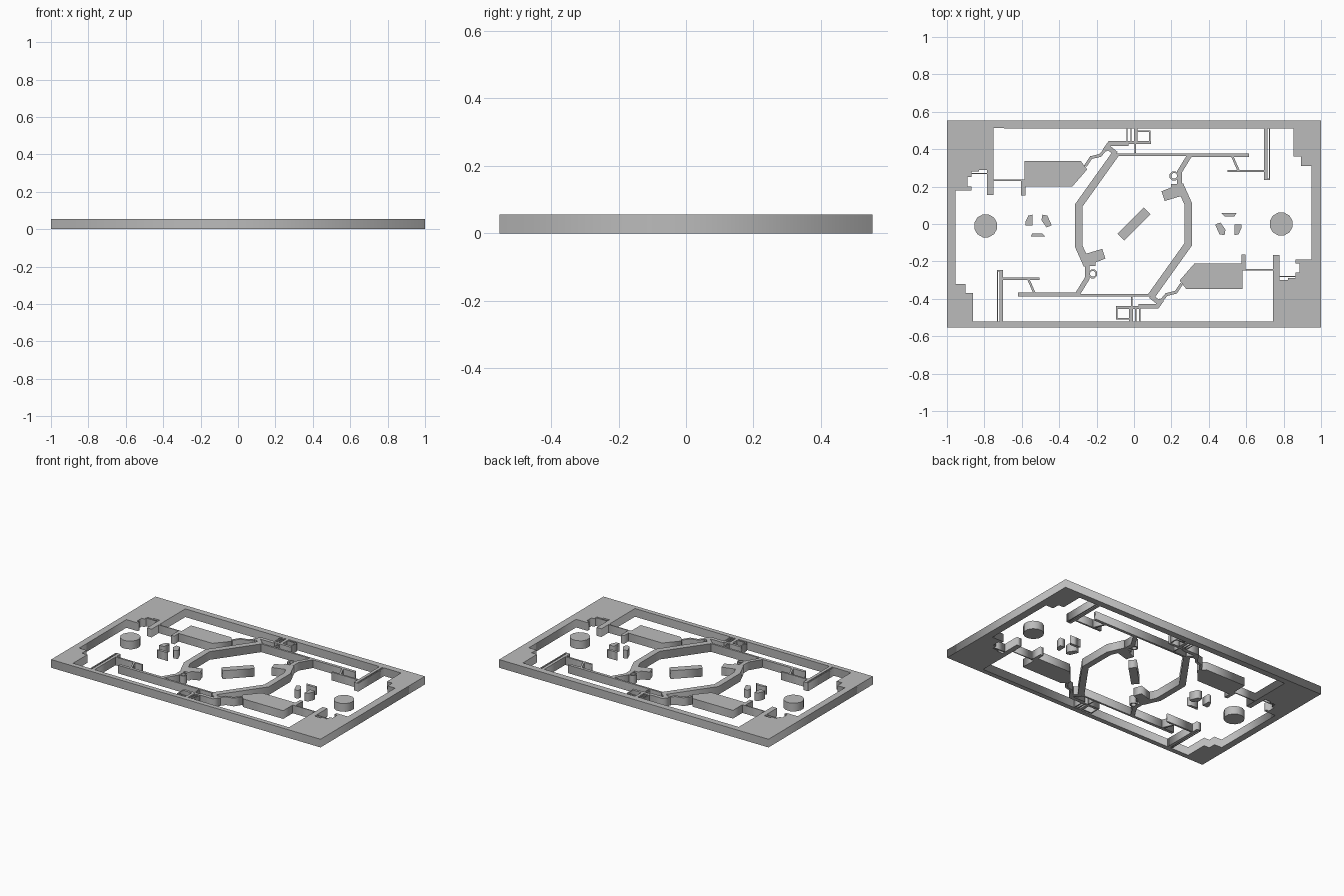
import bpy
import math
from mathutils import Vector

HEIGHT = 0.055
UNIT = 0.01                       # plan coordinates are in hundredths
CENTRE = Vector((-0.3, -0.5))     # the layout repeats by a half turn around this point

cube = bpy.data.objects.get("Cube")
if cube:
    bpy.data.objects.remove(cube, do_unlink=True)

grey = bpy.data.materials.new("plain grey")
grey.use_nodes = True
colour = (0.5, 0.5, 0.5, 1.0)
grey.diffuse_color = colour
grey.node_tree.nodes["Principled BSDF"].inputs["Base Color"].default_value = colour


def half_turn(points):
    return [2 * CENTRE - Vector(p) for p in points]


def slab(name, *outlines):
    """Extrude flat outlines to the common height; inner outlines become holes."""
    curve = bpy.data.curves.new(name, "CURVE")
    curve.dimensions = "2D"
    curve.fill_mode = "BOTH"
    curve.extrude = HEIGHT / 2
    for outline in outlines:
        spline = curve.splines.new("POLY")
        spline.points.add(len(outline) - 1)
        for target, source in zip(spline.points, outline):
            target.co = (source[0] * UNIT, source[1] * UNIT, 0, 1)
        spline.use_cyclic_u = True
    helper = bpy.data.objects.new(name + "_outline", curve)
    bpy.context.collection.objects.link(helper)
    graph = bpy.context.evaluated_depsgraph_get()
    mesh = bpy.data.meshes.new_from_object(helper.evaluated_get(graph))
    bpy.data.objects.remove(helper, do_unlink=True)
    mesh.name = name
    mesh.materials.clear()
    mesh.materials.append(grey)
    part = bpy.data.objects.new(name, mesh)
    part.location.z = HEIGHT / 2
    bpy.context.collection.objects.link(part)


def pair(name, *outlines):
    """Build a part on both sides of the layout."""
    slab("right_" + name, *outlines)
    slab("left_" + name, *[half_turn(outline) for outline in outlines])


def ribbon(points, width):
    """Outline of a wall that follows a path with mitred corners."""
    path = [Vector(p) for p in points]
    steps = [(b - a).normalized() for a, b in zip(path, path[1:])]
    normals = [Vector((-s.y, s.x)) for s in steps]
    sides = []
    for i, point in enumerate(path):
        before, after = normals[max(i - 1, 0)], normals[min(i, len(normals) - 1)]
        mitre = (before + after).normalized()
        sides.append((point, mitre * (width / 2 / max(mitre.dot(after), 0.5))))
    return [p + m for p, m in sides] + [p - m for p, m in reversed(sides)]


def wall(name, width, *points):
    pair(name, ribbon(points, width))


def box(name, left, right, low, high):
    pair(name, [(left, low), (right, low), (right, high), (left, high)])


def polygon(x, y, radius, sides):
    turn = math.tau / sides
    return [(x + radius * math.cos(turn * (i + 0.5)), y + radius * math.sin(turn * (i + 0.5)))
            for i in range(sides)]


# Outer frame with stepped corners
hole = [(-75, 51.2), (-75, 15.5), (-78.5, 15.5), (-78.5, 29), (-83, 29), (-83, 28), (-87, 28),
        (-87, 25), (-89, 25), (-89, 20), (-87, 20), (-87, 18), (-95.5, 18),
        (-95.5, -32), (-90, -32), (-90, -37), (-86, -37), (-86, -52)]
slab("outer_frame", [(-100, -55.3), (100, -55.3), (100, 55.3), (-100, 55.3)],
     hole + half_turn(hole))
wall("corner_rail", 0.6, (-87, 27), (-78.5, 27))

# Large central ring: straight flank, bend and diagonals
wall("ring_wall", 4, (-9.5, 38), (-29.5, 10), (-29.5, -12), (-25, -22))
wall("ring_tail", 2.6, (-25, -22), (-25, -29), (-30.5, -38))
pair("ring_block", [(-26, -16), (-17, -13.3), (-15.3, -18.5), (-20.5, -20.5),
                    (-20.5, -22.5), (-26, -22.5)])
pair("ring_post", polygon(-22, -26.7, 2.5, 8), polygon(-22, -26.7, 1.6, 8))

# Long thin walls and the bay attached to them
wall("long_wall", 1.3, (-62, -38), (9.5, -38))
wall("long_wall_lining", 1, (-62, -37.2), (-30, -37.2))
wall("bay_wall", 1.2, (-70.5, -29.3), (-50.5, -29.3))
wall("bay_brace", 1.2, (-56.5, -29.5), (-53, -37.5))
box("bay_bar", -72, -70, -52, -25)
wall("bay_bar_lining", 0.7, (-73, -52), (-73, -25))
wall("bay_bar_cap", 0.7, (-73.3, -25), (-70, -25))

# Five-sided building with its side wall
pair("building", [(-58.5, 33.7), (-28.5, 33.7), (-25, 29.2), (-33, 20), (-58.5, 20)])
box("building_wall", -60.3, -58, 15.3, 23.5)
wall("building_link", 0.7, (-75, 23.4), (-58.5, 23.4))

# Stepped passage from the building to the middle of the frame
wall("passage_step", 1.6, (-26, 31), (-23, 35.5), (-18, 36.7), (-14, 41.5))
wall("passage_corner", 2.5, (-15.5, 39.5), (-13, 43), (-3, 43))
wall("passage_branch", 2.5, (-14.5, 41.5), (-9.5, 37.5))
box("passage_top", -4, 9, 42.8, 44.5)
box("passage_post", 0, 2, 44, 52)
wall("passage_rail", 0.7, (-3.7, 52), (-3.7, 43))
wall("passage_rail_inner", 0.7, (-1.6, 52), (-1.6, 43))
wall("passage_booth", 0.8, (2, 49.7), (8.5, 49.7), (8.5, 44))
wall("passage_drop", 0.7, (0.6, 43), (0.6, 38))

# Free-standing pieces
pair("round_pillar", polygon(-79.3, -1, 6.3, 12))
pair("crate_outer", [(-54.3, 5), (-56.5, 4.5), (-58, 1.3), (-58, -0.7), (-54.3, -0.7)])
pair("crate_inner", [(-49, 5), (-46.3, 4.5), (-44, -0.7), (-46.8, -1.8), (-49.5, 2)])
pair("crate_low", [(-55.3, -6.8), (-54.3, -5), (-49, -5), (-47.3, -6.8)])
slab("centre_block", ribbon([(-7, -7), (7, 7)], 5))
